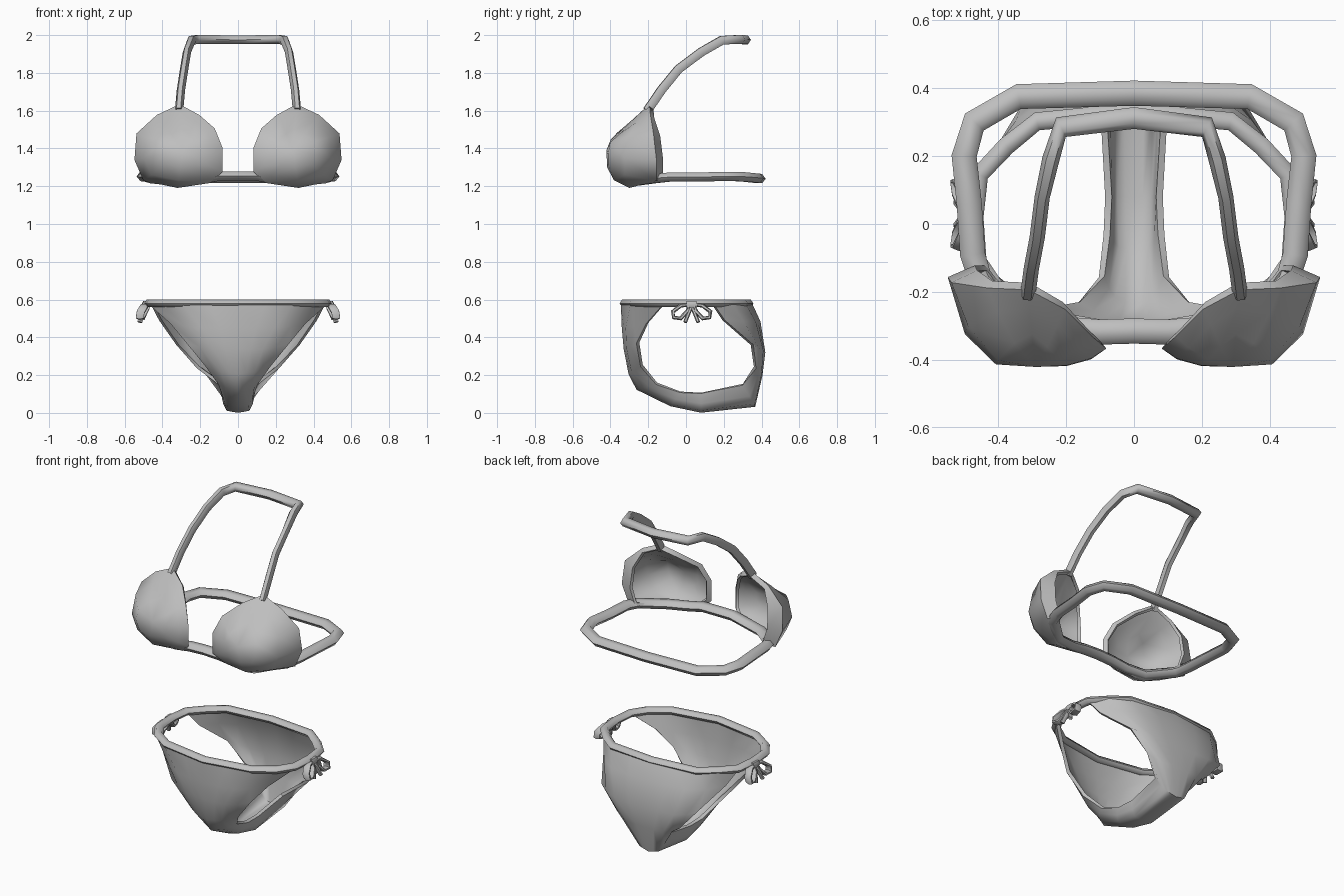
import bpy, bmesh, math
from mathutils import Vector

if "Cube" in bpy.data.objects:
    bpy.data.objects.remove(bpy.data.objects["Cube"])

fabric = bpy.data.materials.new("grey_fabric")
fabric.diffuse_color = (0.52, 0.52, 0.52, 1)
fabric.use_nodes = True
fabric.node_tree.nodes["Principled BSDF"].inputs["Base Color"].default_value = fabric.diffuse_color


def finish(name, bm, thickness=0, mirror=False, angle=60):
    """Turn a bmesh into a shaded object, optionally mirrored and thickened."""
    bmesh.ops.recalc_face_normals(bm, faces=bm.faces[:])
    mesh = bpy.data.meshes.new(name)
    bm.to_mesh(mesh)
    bm.free()
    mesh.materials.append(fabric)
    ob = bpy.data.objects.new(name, mesh)
    bpy.context.collection.objects.link(ob)
    bpy.ops.object.select_all(action='DESELECT')
    ob.select_set(True)
    bpy.context.view_layer.objects.active = ob
    if thickness:
        m = ob.modifiers.new("thickness", 'SOLIDIFY')
        m.thickness, m.offset = thickness, 0
        bpy.ops.object.modifier_apply(modifier=m.name)
    if mirror:
        m = ob.modifiers.new("mirror", 'MIRROR')
        m.use_mirror_merge = False
        bpy.ops.object.modifier_apply(modifier=m.name)
    bpy.ops.object.shade_smooth_by_angle(angle=math.radians(angle))
    return ob


def add_tube(bm, path, rw, rh, closed=False, up=(0, 0, 1), sides=6):
    """Sweep an elliptical section along a path; a 4th value scales its width."""
    pts, up, n = [Vector(p[:3]) for p in path], Vector(up), len(path)
    rings = []
    for i, p in enumerate(pts):
        w = rw * (path[i][3] if len(path[i]) > 3 else 1)
        a = pts[i - 1] if i or closed else p
        b = pts[(i + 1) % n] if i < n - 1 or closed else p
        t = (b - a).normalized()
        side = t.cross(up).normalized()
        top = side.cross(t)
        rings.append([bm.verts.new(p + side * w * math.cos(k * math.tau / sides)
                                   + top * rh * math.sin(k * math.tau / sides))
                      for k in range(sides)])
    for i in range(n if closed else n - 1):
        r, s = rings[i], rings[(i + 1) % n]
        for k in range(sides):
            j = (k + 1) % sides
            bm.faces.new((r[k], r[j], s[j], s[k]))
    if not closed:
        bm.faces.new(rings[0])
        bm.faces.new(rings[-1])


def mirrored(half, closed):
    """Complete a half path across the centre line."""
    rest = half[1:-1] if closed else half[:-1]
    return half + [(-p[0], *p[1:]) for p in reversed(rest)]


# Cups: domed shells blended from the apex to a rim; the last value is fullness
rim = [(.31, -.195, 1.625, 1.05), (.425, -.19, 1.57, 1.5), (.53, -.175, 1.475, 3.2),
       (.54, -.16, 1.34, 4.5), (.495, -.16, 1.235, 4.5), (.32, -.30, 1.20, 5),
       (.15, -.33, 1.225, 4), (.09, -.365, 1.28, 3.5), (.09, -.365, 1.40, 3),
       (.13, -.33, 1.50, 1.8), (.21, -.25, 1.57, 1.3)]
apex = (.29, -.412, 1.39)
bm = bmesh.new()
tip = bm.verts.new(apex)
rings = []
for t in (.45, .8, 1):
    rings.append([bm.verts.new((apex[0] + (x - apex[0]) * t,
                                apex[1] + (y - apex[1]) * t ** e,
                                apex[2] + (z - apex[2]) * t)) for x, y, z, e in rim])
# inward lip along the outer side of each cup
lip = []
for x, y, z, e in rim:
    f, dy = (.3, .03) if x > .45 else (.08, .015)
    lip.append(bm.verts.new((x + (apex[0] - x) * f, y + dy,
                             z + (apex[2] - z) * min(f, .12))))
rings.append(lip)
n = len(rim)
for k in range(n):
    j = (k + 1) % n
    bm.faces.new((tip, rings[0][k], rings[0][j]))
    for r, s in zip(rings, rings[1:]):
        bm.faces.new((r[k], s[k], s[j], r[j]))
finish("cups", bm, thickness=.018, mirror=True)

# Chest band: closed loop under the cups and around the back
bm = bmesh.new()
band = [(0, -.315, 1.255), (.10, -.318, 1.253), (.20, -.31, 1.235), (.32, -.285, 1.225),
        (.45, -.17, 1.24), (.475, -.09, 1.248), (.485, .06, 1.248), (.50, .2, 1.252),
        (.47, .30, 1.25), (.34, .375, 1.242), (0, .385, 1.24)]
add_tube(bm, mirrored(band, True), .037, .028, closed=True)
finish("chest_band", bm)

# Neck strap: rises from the cups and widens behind the neck
bm = bmesh.new()
strap = [(.312, -.205, 1.60, .7), (.302, -.13, 1.71, .7), (.285, -.04, 1.82, .7),
         (.27, .08, 1.91, .7), (.245, .19, 1.973, .8), (.215, .285, 1.977, 1),
         (0, .312, 1.975, 1)]
add_tube(bm, mirrored(strap, False), .032, .027)
finish("neck_strap", bm)

# Brief: strip lofted from front waist, under the crotch, to back waist.
# Each section lists its centre (y, z), quarter point and edge point (x, y, z).
sections = [
    ((-.335, .578), (.29, -.285, .578), (.465, -.115, .578)),
    ((-.33, .45), (.19, -.31, .45), (.35, -.205, .475)),
    ((-.32, .34), (.13, -.305, .34), (.265, -.255, .37)),
    ((-.295, .21), (.085, -.28, .22), (.165, -.235, .25)),
    ((-.255, .13), (.06, -.22, .14), (.095, -.155, .155)),
    ((-.08, .045), (.05, -.07, .055), (.08, -.03, .11)),
    ((.08, .011), (.055, .08, .02), (.075, .08, .105)),
    ((.36, .04), (.06, .355, .055), (.088, .30, .15)),
    ((.395, .20), (.12, .39, .20), (.21, .365, .24)),
    ((.41, .32), (.20, .40, .33), (.32, .35, .36)),
    ((.385, .48), (.25, .36, .48), (.41, .20, .49)),
    ((.34, .578), (.285, .305, .578), (.455, .14, .578))]
bm = bmesh.new()
rows = []
for (cy, cz), mid, edge in sections:
    c, m, e = Vector((0, cy, cz)), Vector(mid), Vector(edge)
    half = [c, c.lerp(m, .5), m, m.lerp(e, .5), e]
    # push the in-between points outwards for a rounder section
    half[3] += (m - c.lerp(e, .5)) * .25
    row = [Vector((-p.x, p.y, p.z)) for p in reversed(half[1:])] + half
    rows.append([bm.verts.new(p) for p in row])
for r, s in zip(rows, rows[1:]):
    for k in range(len(r) - 1):
        bm.faces.new((r[k], r[k + 1], s[k + 1], s[k]))
finish("brief", bm, thickness=.02)

# Waistband: rolled edge around the top, forming the side strings
bm = bmesh.new()
waist = [(0, -.325, .58), (.29, -.275, .58), (.40, -.20, .58), (.46, -.11, .58),
         (.47, .02, .58), (.455, .145, .58), (.375, .23, .58), (.285, .302, .58),
         (0, .33, .58)]
add_tube(bm, mirrored(waist, True), .027, .022, closed=True)
finish("waistband", bm)

# Side bows: two wide loops, two tails and a knot on each hip
bm = bmesh.new()
for s in (-1, 1):
    bow = [(.482, .012, .572), (.495, .06, .567), (.515, .10, .535),
           (.52, .095, .505), (.515, .06, .50), (.50, .025, .535)]
    add_tube(bm, [(x, .03 + s * y, z) for x, y, z in bow], .011, .024,
             closed=True, up=(1, 0, 0))
    tail = [(.485, .0, .565), (.505, .015, .53), (.52, .035, .48)]
    add_tube(bm, [(x, .03 + s * y, z) for x, y, z in tail], .010, .014, up=(1, 0, 0))
add_tube(bm, [(.488, .005, .572), (.492, .03, .572), (.488, .055, .572)], .020, .022)
finish("side_bows", bm, mirror=True)
